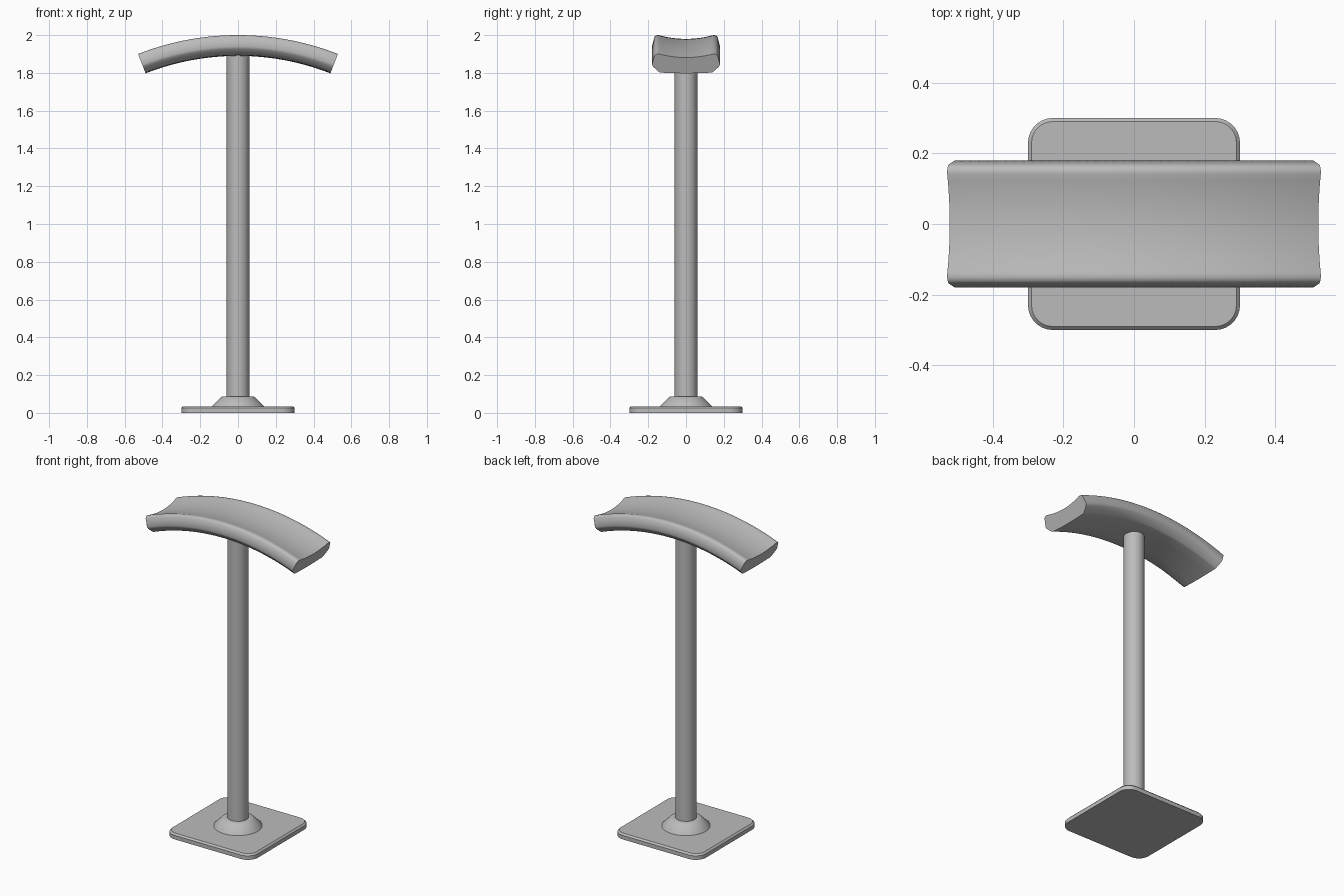
import bpy, bmesh, math
from mathutils import Vector

cube = bpy.data.objects.get("Cube")
if cube:
    bpy.data.objects.remove(cube, do_unlink=True)

grey = bpy.data.materials.new("plain grey")
grey.use_nodes = True
GREY = (0.5, 0.5, 0.5, 1)
grey.diffuse_color = GREY
grey.node_tree.nodes["Principled BSDF"].inputs["Base Color"].default_value = GREY


def loft(name, rings, angle=30):
    """Skin a list of closed rings and cap both ends."""
    bm = bmesh.new()
    rows = [[bm.verts.new(p) for p in ring] for ring in rings]
    n = len(rows[0])
    for a, b in zip(rows, rows[1:]):
        for i in range(n):
            j = (i + 1) % n
            bm.faces.new((a[i], a[j], b[j], b[i]))
    bm.faces.new(rows[0][::-1])
    bm.faces.new(rows[-1])
    bmesh.ops.recalc_face_normals(bm, faces=bm.faces)
    mesh = bpy.data.meshes.new(name)
    bm.to_mesh(mesh)
    bm.free()
    mesh.materials.append(grey)
    obj = bpy.data.objects.new(name, mesh)
    bpy.context.collection.objects.link(obj)
    bpy.ops.object.select_all(action='DESELECT')
    obj.select_set(True)
    bpy.context.view_layer.objects.active = obj
    bpy.ops.object.shade_smooth_by_angle(angle=math.radians(angle))
    return obj


def circle(r, z, n=48):
    return [(r * math.cos(2 * math.pi * i / n), r * math.sin(2 * math.pi * i / n), z)
            for i in range(n)]


def rounded_square(half, radius, z, steps=8):
    c = half - radius
    ring = []
    for k, (sx, sy) in enumerate(((1, 1), (-1, 1), (-1, -1), (1, -1))):
        for s in range(steps + 1):
            a = math.pi / 2 * (k + s / steps)
            ring.append((sx * c + radius * math.cos(a), sy * c + radius * math.sin(a), z))
    return ring


# Base plate with a chamfered top edge
loft("base_plate", [rounded_square(0.30, 0.07, 0), rounded_square(0.30, 0.07, 0.025),
                    rounded_square(0.29, 0.06, 0.035)])

# Cone collar and post
loft("collar", [circle(r, z) for r, z in
                ((0.14, 0.03), (0.138, 0.036), (0.09, 0.083), (0.08, 0.088), (0.055, 0.088))])
loft("post", [circle(0.06, 0), circle(0.06, 1.93)])

# Arched top rest: a dished section swept along a shallow arc
RADIUS, CENTRE, SWEEP = 1.45, 0.55, math.radians(21.4)
half = [(0.14 * i / 8, -0.02 + 0.019 * (i / 8) ** 2) for i in range(1, 9)]
half += [(0.15, 0), (0.16, -0.003), (0.168, -0.011), (0.18, -0.06), (0.174, -0.073),
         (0.142, -0.103), (0.132, -0.106), (0.07, -0.109)]
section = [(0, -0.02)] + half + [(0, -0.11)] + [(-y, d) for y, d in reversed(half)]
rings = []
for i in range(41):
    a = SWEEP * (i / 20 - 1)
    rings.append([Vector(((RADIUS + d) * math.sin(a), y, CENTRE + (RADIUS + d) * math.cos(a)))
                  for y, d in section])
loft("arched_rest", rings, 40)
